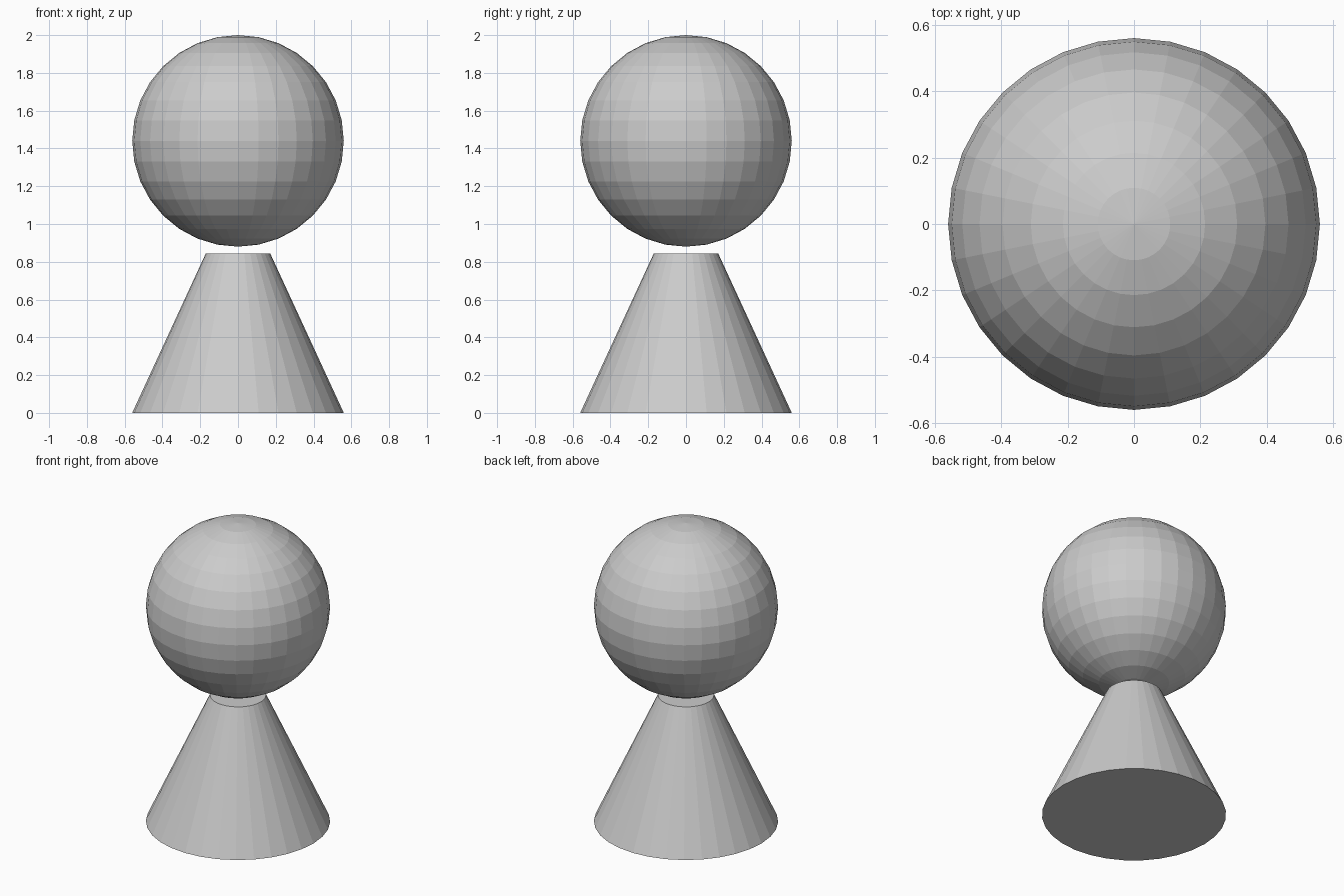
import bpy

if "Cube" in bpy.data.objects:
    bpy.data.objects.remove(bpy.data.objects["Cube"])

RADIUS = 0.56
BODY_HEIGHT = 0.845

# Tapered body with flat closed ends
bpy.ops.mesh.primitive_cone_add(vertices=32, radius1=RADIUS, radius2=0.17,
                                depth=BODY_HEIGHT, location=(0, 0, BODY_HEIGHT / 2))
bpy.context.object.name = "body"

# Ball head floating just above the body
bpy.ops.mesh.primitive_uv_sphere_add(segments=32, ring_count=16, radius=RADIUS,
                                     location=(0, 0, 2 - RADIUS))
bpy.context.object.name = "head"
